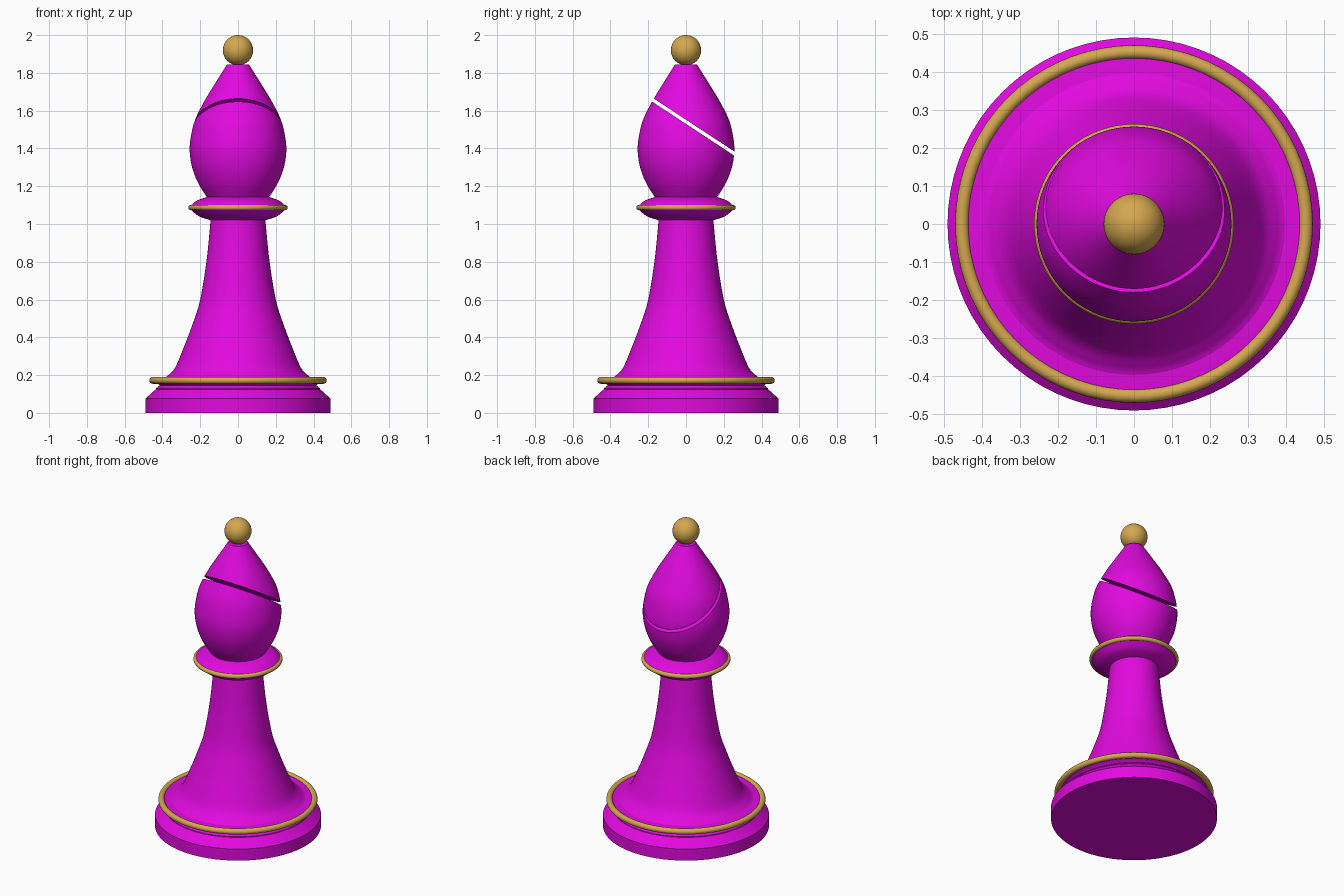
import bpy, bmesh, math
from mathutils import Vector

cube = bpy.data.objects.get("Cube")
if cube:
    bpy.data.objects.remove(cube, do_unlink=True)


def material(name, colour):
    m = bpy.data.materials.new(name)
    m.use_nodes = True
    m.diffuse_color = colour
    m.node_tree.nodes["Principled BSDF"].inputs["Base Color"].default_value = colour
    return m


magenta = material("magenta", (0.76, 0.003, 0.74, 1))
gold = material("gold", (0.66, 0.39, 0.08, 1))


def smooth_curve(points, steps=6):
    """Catmull-Rom curve through (radius, height) points."""
    p = [Vector(q) for q in points]
    p = [2 * p[0] - p[1]] + p + [2 * p[-1] - p[-2]]
    out = []
    for a, b, c, d in zip(p, p[1:], p[2:], p[3:]):
        for i in range(steps):
            t = i / steps
            out.append((2 * b + (c - a) * t + (2 * a - 5 * b + 4 * c - d) * t * t
                        + (3 * b - a - 3 * c + d) * t ** 3) / 2)
    return [tuple(q) for q in out] + [points[-1]]


def finish(obj, mat, angle=35):
    obj.data.materials.append(mat)
    bpy.ops.object.select_all(action="DESELECT")
    obj.select_set(True)
    bpy.context.view_layer.objects.active = obj
    bpy.ops.object.shade_smooth_by_angle(angle=math.radians(angle))


def lathe(name, profile, mat, cut=None, sides=72):
    """Closed solid of revolution, optionally cut by (point, normal), keeping the back side."""
    profile = [(0, profile[0][1])] + profile + [(0, profile[-1][1])]
    bm = bmesh.new()
    verts = [bm.verts.new((r, 0, z)) for r, z in profile]
    edges = [bm.edges.new(pair) for pair in zip(verts, verts[1:])]
    bmesh.ops.spin(bm, geom=verts + edges, cent=(0, 0, 0), axis=(0, 0, 1),
                   angle=math.tau, steps=sides)
    bmesh.ops.remove_doubles(bm, verts=bm.verts, dist=0.0001)
    if cut:
        bmesh.ops.bisect_plane(bm, geom=bm.verts[:] + bm.edges[:] + bm.faces[:],
                               plane_co=cut[0], plane_no=cut[1], clear_outer=True)
        bmesh.ops.holes_fill(bm, edges=[e for e in bm.edges if e.is_boundary], sides=0)
    bmesh.ops.recalc_face_normals(bm, faces=bm.faces)
    mesh = bpy.data.meshes.new(name)
    bm.to_mesh(mesh)
    bm.free()
    obj = bpy.data.objects.new(name, mesh)
    bpy.context.collection.objects.link(obj)
    finish(obj, mat)


def ring(name, z, major, minor):
    bpy.ops.mesh.primitive_torus_add(major_radius=major, minor_radius=minor, location=(0, 0, z),
                                     major_segments=72, minor_segments=16)
    bpy.context.object.name = name
    finish(bpy.context.object, gold, 60)


# Stepped foot with a narrow groove under the trim
lathe("base", [(0.49, 0), (0.49, 0.075), (0.435, 0.125), (0.435, 0.13), (0.415, 0.145),
               (0.425, 0.155), (0.45, 0.165), (0.45, 0.178), (0.40, 0.182)], magenta)
ring("base_trim", 0.172, 0.452, 0.018)

# Flared stem
lathe("stem", smooth_curve([(0.40, 0.18), (0.375, 0.195), (0.333, 0.24), (0.282, 0.36),
                            (0.237, 0.48), (0.2, 0.6), (0.166, 0.81), (0.144, 1.03)]), magenta)

# Collar
lathe("collar", smooth_curve([(0.145, 1.02), (0.205, 1.04), (0.25, 1.075)])
      + smooth_curve([(0.25, 1.098), (0.215, 1.125), (0.16, 1.145)]), magenta)
ring("collar_trim", 1.087, 0.249, 0.014)

# Egg-shaped head, split by a slanted slot
head = smooth_curve([(0.163, 1.14), (0.21, 1.215), (0.243, 1.3), (0.256, 1.39), (0.248, 1.47),
                     (0.226, 1.555), (0.175, 1.656), (0.12, 1.746), (0.058, 1.845)])
slant = Vector((0, 0.657, 1)).normalized()
lathe("head_lower", head, magenta, (Vector((0, 0, 1.53)), slant))
lathe("head_upper", head, magenta, (Vector((0, 0, 1.552)), -slant))

# Ball on top
bpy.ops.mesh.primitive_uv_sphere_add(segments=48, ring_count=24, radius=0.08, location=(0, 0, 1.92))
bpy.context.object.name = "finial"
finish(bpy.context.object, gold)
